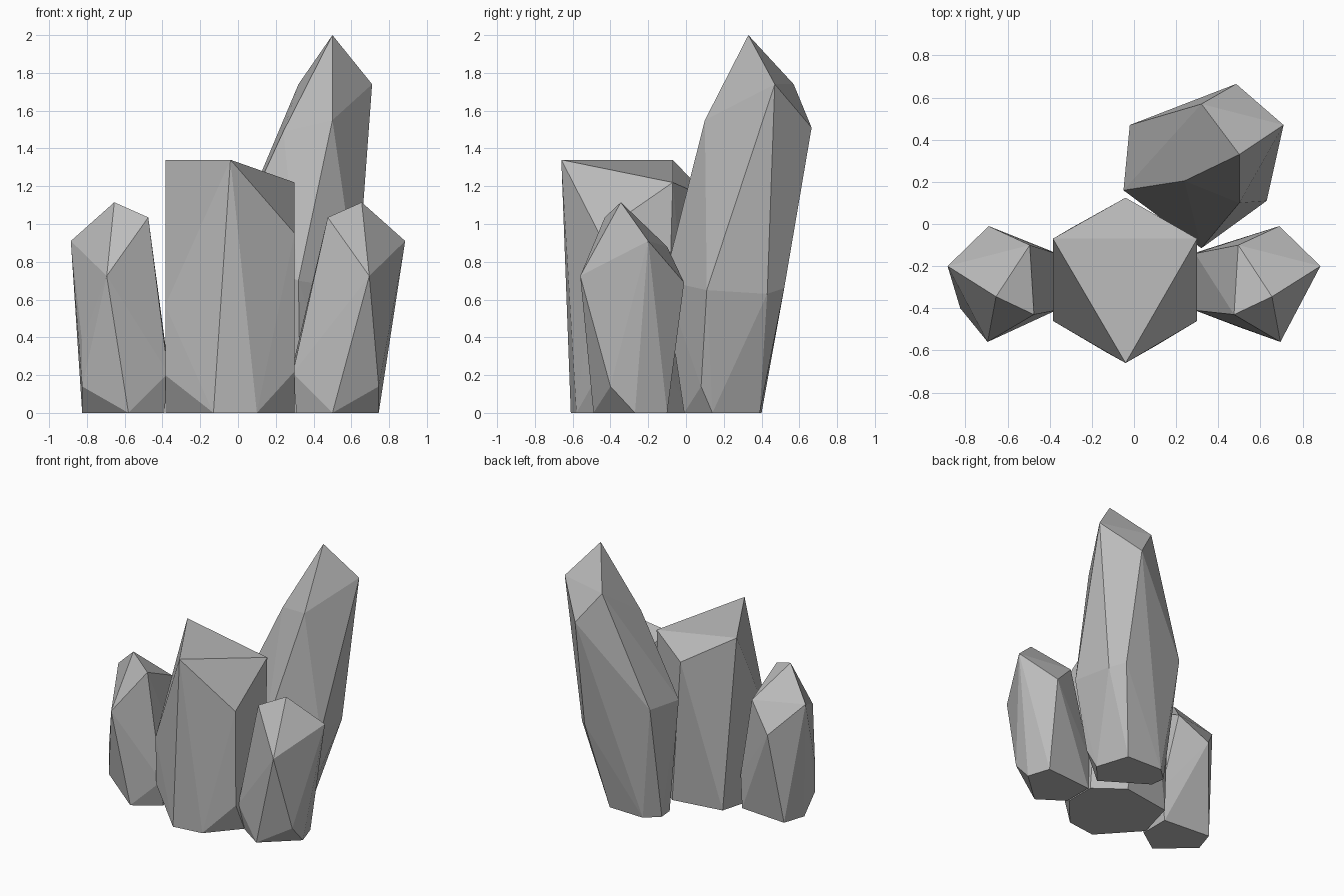
import bpy
import bmesh
import math

# Remove the default cube only
default_cube = bpy.data.objects.get("Cube")
if default_cube:
    bpy.data.objects.remove(default_cube, do_unlink=True)


def make_material(name, colour):
    material = bpy.data.materials.new(name)
    material.use_nodes = True
    material.diffuse_color = colour
    shader = material.node_tree.nodes["Principled BSDF"]
    shader.inputs["Base Color"].default_value = colour
    shader.inputs["Roughness"].default_value = 0.8
    return material


stone = make_material("grey stone", (0.5, 0.5, 0.5, 1.0))


def make_crystal(name, tips, shoulders, chamfers, foot):
    """Wrap a faceted convex crystal around its corner points.

    tips, shoulders and chamfers are corner points from top to bottom,
    foot is the flat outline that rests on the ground.
    """
    corners = tips + shoulders + chamfers + [(x, y, 0) for x, y in foot]
    bm = bmesh.new()
    for corner in corners:
        bm.verts.new(corner)
    hull = bmesh.ops.convex_hull(bm, input=bm.verts[:])
    # Drop corners that ended up inside the wrapped shape
    loose = [v for v in bm.verts if not v.link_faces]
    bmesh.ops.delete(bm, geom=loose, context="VERTS")
    # Merge nearly coplanar triangles into clean flat facets
    bmesh.ops.dissolve_limit(
        bm, angle_limit=math.radians(1), verts=bm.verts[:], edges=bm.edges[:]
    )
    bmesh.ops.recalc_face_normals(bm, faces=bm.faces[:])

    mesh = bpy.data.meshes.new(name)
    bm.to_mesh(mesh)
    bm.free()
    mesh.materials.append(stone)
    crystal = bpy.data.objects.new(name, mesh)
    bpy.context.collection.objects.link(crystal)
    return crystal


# Broad middle crystal with a slanted triangular top
make_crystal(
    "middle_crystal",
    tips=[(-.385, -.07, 1.34), (.3, -.07, 1.22), (-.04, -.66, 1.34)],
    shoulders=[(.3, -.46, .95), (-.385, -.46, .57), (-.04, .125, 1.135)],
    chamfers=[(.3, -.455, .22), (-.385, -.45, .2), (.3, -.1, .2)],
    foot=[(.1, -.58), (-.13, -.61), (-.385, -.33), (-.3, -.02),
          (.09, .04), (.3, -.12), (.3, -.35)],
)

# Tall crystal leaning away to the back
make_crystal(
    "tall_crystal",
    tips=[(.5, .33, 2), (.71, .47, 1.74), (.32, .57, 1.74),
          (.485, .665, 1.51), (.5, .1, 1.55), (.24, .205, 1.49)],
    shoulders=[(-.02, .47, .89), (-.05, .16, .86), (.505, .52, .66),
               (.59, .43, .63), (.63, .11, .65), (.32, -.115, .7)],
    chamfers=[(.5, .08, .14)],
    foot=[(.38, .39), (.09, .4), (-.01, .31), (0, .2),
          (.33, -.01), (.46, .14)],
)


# Pair of small side crystals: mirrored, with a different lean at the base
def make_small_crystal(name, side, lean):
    def upper(points):
        return [(side * x, y, z) for x, y, z in points]

    def lower(points):
        return [(side * (p[0] + lean), *p[1:]) for p in points]

    make_crystal(
        name,
        tips=upper([(.655, -.345, 1.115), (.475, -.43, 1.035),
                    (.885, -.2, .91), (.695, -.56, .725)]),
        shoulders=upper([(.495, -.1, .88), (.69, -.01, .69)]),
        chamfers=lower([(.745, -.4, .37), (.745, -.4, .14),
                        (.29, -.41, .21), (.29, -.14, .25)]),
        foot=lower([(.5, -.49), (.745, -.27), (.69, -.1),
                    (.31, -.13), (.31, -.36)]),
    )


make_small_crystal("left_small_crystal", side=1, lean=0)
make_small_crystal("right_small_crystal", side=-1, lean=.08)
